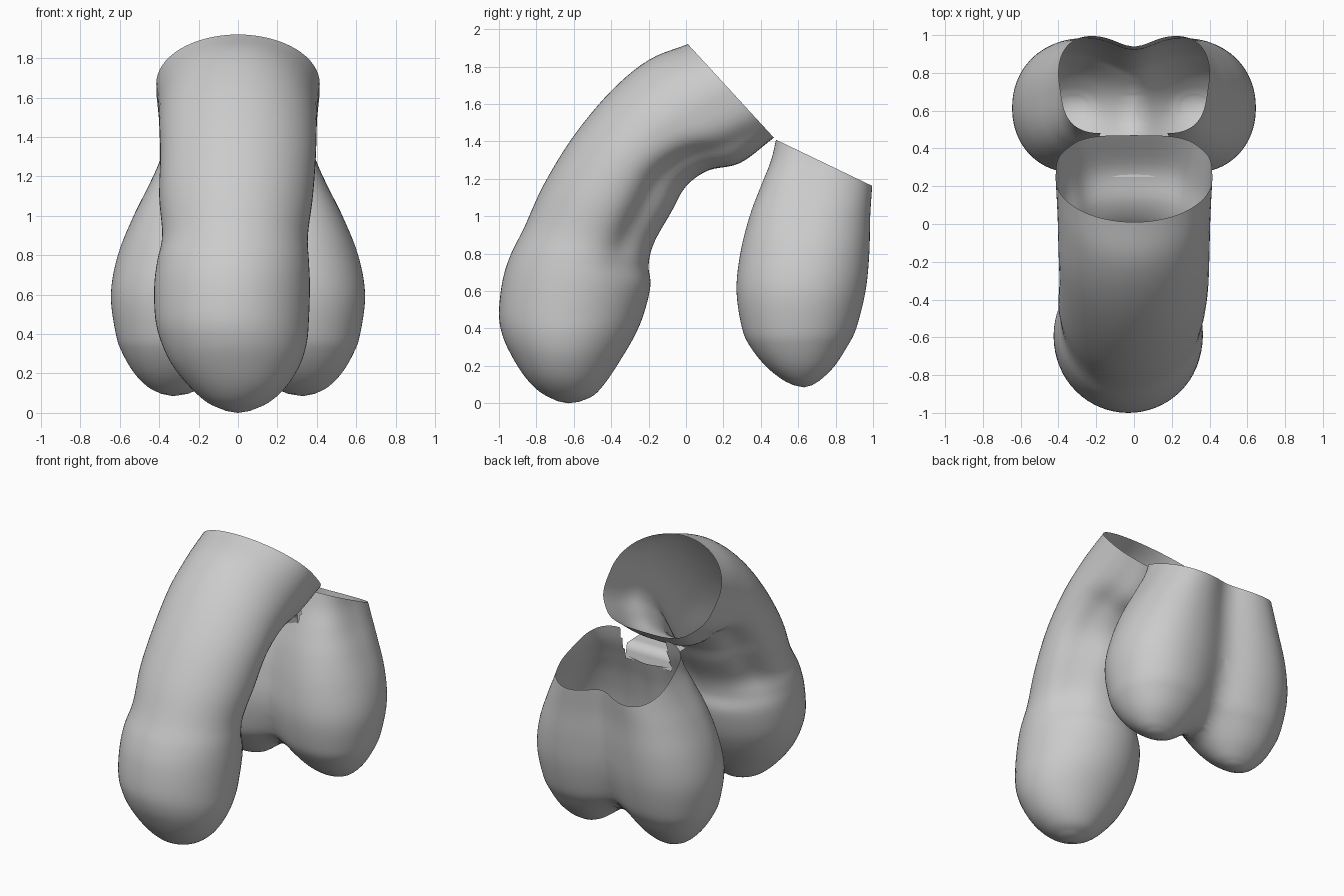
import bpy, bmesh, math
from mathutils import Vector

if "Cube" in bpy.data.objects:
    bpy.data.objects.remove(bpy.data.objects["Cube"])


def smooth_rows(rows, steps):
    """Catmull-Rom interpolation of a table of section values."""
    vs = [Vector(r) for r in rows]
    vs = [2 * vs[0] - vs[1]] + vs + [2 * vs[-1] - vs[-2]]
    out = []
    for i in range(1, len(vs) - 2):
        a, b, c, d = vs[i - 1:i + 3]
        for k in range(steps):
            t = k / steps
            out.append(0.5 * (2 * b + (c - a) * t + (2 * a - 5 * b + 4 * c - d) * t * t
                              + (3 * b - a - 3 * c + d) * t ** 3))
    return out + [vs[-2]]


def loft(bm, rings, tip):
    """Skin a list of closed rings and close the last one to a tip point."""
    loops = [[bm.verts.new(p) for p in r] for r in rings]
    n = len(loops[0])
    for a, b in zip(loops, loops[1:]):
        for i in range(n):
            bm.faces.new((a[i], a[(i + 1) % n], b[(i + 1) % n], b[i]))
    end = bm.verts.new(tip)
    for i in range(n):
        bm.faces.new((loops[-1][i], loops[-1][(i + 1) % n], end))


def finish(bm, name):
    bmesh.ops.recalc_face_normals(bm, faces=bm.faces)
    for f in bm.faces:
        f.smooth = True
    me = bpy.data.meshes.new(name)
    bm.to_mesh(me)
    bm.free()
    ob = bpy.data.objects.new(name, me)
    bpy.context.collection.objects.link(ob)
    return ob


def spow(v, e):
    return math.copysign(abs(v) ** e, v)


# Curved shaft: outer y, z, inner y, z, half width, x offset, squareness, groove
shaft = [
    (0.01, 1.92, 0.47, 1.42, .415, 0, .62, .03),
    (-.20, 1.835, 0.29, 1.285, .405, 0, .72, .07),
    (-.40, 1.67, 0.12, 1.245, .40, 0, .85, .10),
    (-.60, 1.43, 0.00, 1.16, .395, 0, 1, .12),
    (-.76, 1.17, -.08, 1.02, .39, -.01, 1, .12),
    (-.865, 0.94, -.17, 0.86, .37, -.015, 1, .10),
    (-.935, 0.80, -.20, 0.74, .385, -.025, 1, .04),
    (-.98, 0.66, -.19, 0.63, .395, -.03, 1, .01),
    (-1.0, 0.48, -.225, 0.48, .39, -.03, 1, 0),
    (-.98, 0.36, -.275, 0.36, .37, -.02, 1, 0),
    (-.93, 0.25, -.345, 0.24, .325, -.01, 1, 0),
    (-.86, 0.14, -.42, 0.125, .245, 0, 1, 0),
    (-.78, 0.06, -.49, 0.045, .155, 0, 1, 0),
    (-.69, 0.012, -.57, 0.008, .06, 0, 1, 0)]
N = 64
rings = []
for oy, oz, iy, iz, hw, cx, sq, gr in smooth_rows(shaft, 5):
    mid = Vector((cx, (oy + iy) / 2, (oz + iz) / 2))
    half = Vector((0, (iy - oy) / 2, (iz - oz) / 2))
    ring = []
    for i in range(N):
        a = 2 * math.pi * i / N - math.pi      # 0 = underside
        s, c = math.sin(a), math.cos(a)
        e = sq if c > 0 else 1
        g = 1 - gr * math.exp(-((abs(a) - .9) / .3) ** 2)   # grooves beside ridge
        ring.append(mid + g * (Vector((hw * spow(s, e), 0, 0)) + half * spow(c, e)))
    rings.append(ring)
bm = bmesh.new()
loft(bm, rings, (0, -.63, 0))
finish(bm, "curved_shaft")

# Twin-lobed sac: z, front y, back y, inner x, outer x of one lobe
K = .12          # softness of the crease between the lobes
sac = [
    (1.45, .49, 1.00, .05, .36),
    (1.30, .455, 1.00, .05, .39),
    (1.16, .40, .995, .04, .45),
    (1.00, .34, .985, .02, .53),
    (0.80, .29, .98, .00, .61),
    (0.60, .27, .96, .00, .645),
    (0.40, .30, .91, .035, .62),
    (0.30, .345, .86, .08, .585),
    (0.20, .425, .795, .15, .525),
    (0.13, .51, .725, .22, .455),
    (0.097, .575, .675, .28, .39)]
M = 120
rings = []
for z, fy, by, ix, ox in smooth_rows(sac, 5):
    ox = math.hypot(ox, K)
    f = min(1, max(0, (z - .8) / .4))       # flatter front towards the top
    rings.append([((ix + ox) / 2 + (ox - ix) / 2 * spow(math.cos(t), .95),
                   (fy + by) / 2 + (by - fy) / 2
                   * spow(math.sin(t), .95 - (.35 * f if math.sin(t) < 0 else 0)), z)
                  for t in (2 * math.pi * (i + .5) / M for i in range(M))])
bm = bmesh.new()
loft(bm, rings, (.35, .63, .085))


def cut(co, no):
    bmesh.ops.bisect_plane(bm, geom=bm.verts[:] + bm.edges[:] + bm.faces[:],
                           plane_co=co, plane_no=no, clear_outer=True)


# Keep the outer part of one lobe, bend it to a soft crease, then mirror it
cut((K, 0, 0), (-1, 0, 0))
cut((0, .5, 1.40), (0, .24, .5))        # slanted open top
for v in bm.verts:
    v.co.x = math.sqrt(max(0, v.co.x ** 2 - K * K))
    if v.co.x < .004:
        v.co.x = 0
dup = bmesh.ops.duplicate(bm, geom=bm.verts[:] + bm.edges[:] + bm.faces[:])["geom"]
for v in dup:
    if isinstance(v, bmesh.types.BMVert):
        v.co.x *= -1
bmesh.ops.remove_doubles(bm, verts=bm.verts, dist=.0005)
# Notch in the front wall below the shaft
notch = []
for f in bm.faces:
    c = f.calc_center_median()
    if c.z > 1.18 and abs(c.x) < .18 and c.y < .65:
        notch.append(f)
bmesh.ops.delete(bm, geom=notch, context="FACES")
finish(bm, "twin_lobed_sac")

# Short strip joining the shaft ridge to the sac
bm = bmesh.new()
rows = [[bm.verts.new((x, y, z)) for x in (-.18, -.06, .06, .18)]
        for y, z in ((.25, 1.275), (.33, 1.272), (.40, 1.27), (.41, 1.22), (.42, 1.17))]
for a, b in zip(rows, rows[1:]):
    for i in range(3):
        bm.faces.new((a[i], a[i + 1], b[i + 1], b[i]))
finish(bm, "joining_strip")
